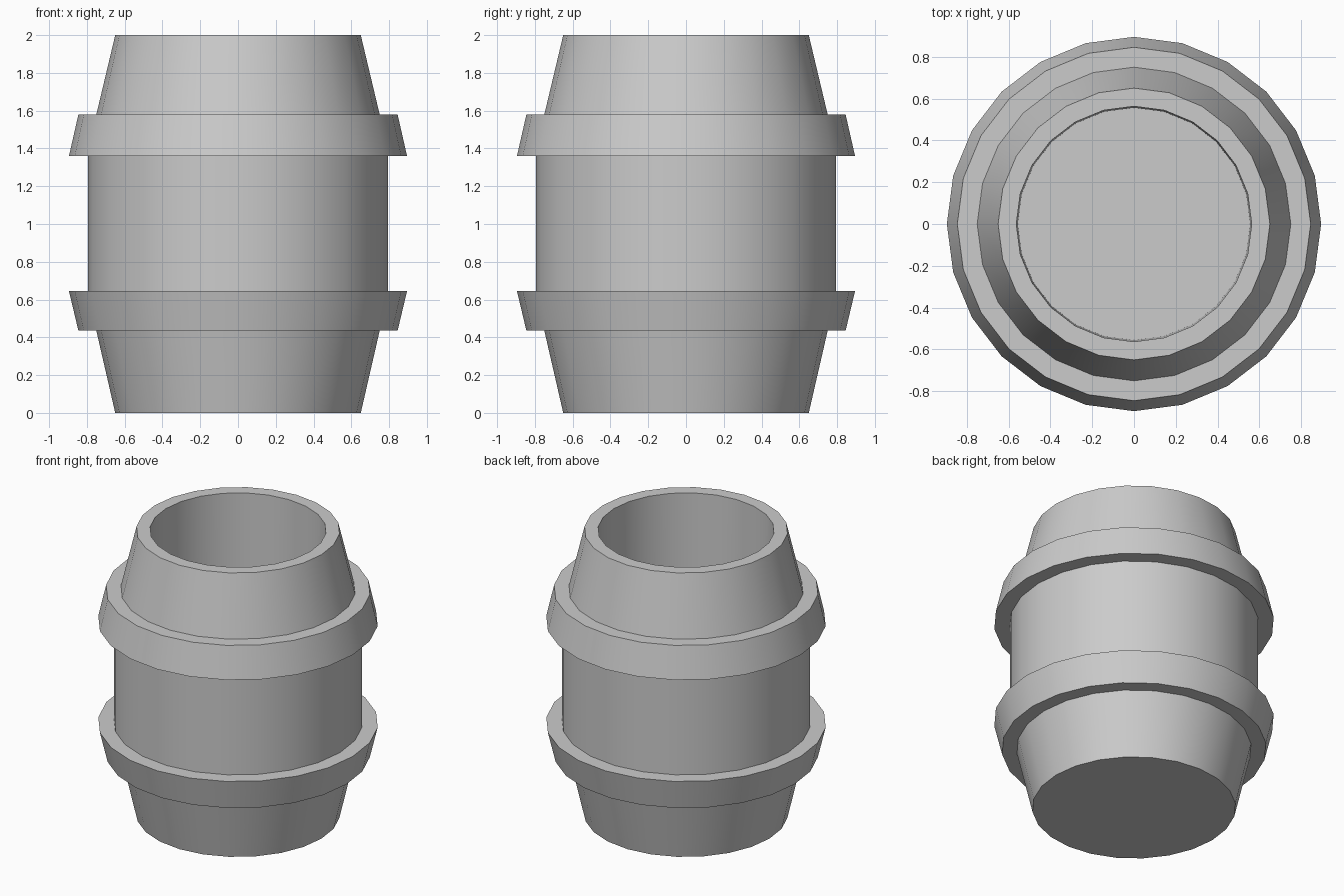
import bpy, bmesh, math

if "Cube" in bpy.data.objects:
    bpy.data.objects.remove(bpy.data.objects["Cube"])

SIDES = 24

# Barrel profile (radius, height): outside from the base up, over the rim, down inside
profile = [
    (0.65, 0.0), (0.75, 0.435),                                   # lower taper
    (0.845, 0.435), (0.895, 0.645), (0.795, 0.645),               # lower hoop
    (0.795, 1.36),                                                # middle
    (0.895, 1.36), (0.845, 1.58), (0.75, 1.58),                   # upper hoop
    (0.65, 2.0), (0.563, 2.0),                                    # upper taper and rim
    (0.556, 1.2),                                                 # inner wall
]


def revolve(name, points):
    bm = bmesh.new()
    rings = []
    for r, z in points:
        rings.append([bm.verts.new((r * math.cos(2 * math.pi * i / SIDES),
                                    r * math.sin(2 * math.pi * i / SIDES), z))
                      for i in range(SIDES)])
    for a, b in zip(rings, rings[1:]):
        for i in range(SIDES):
            j = (i + 1) % SIDES
            bm.faces.new((a[i], a[j], b[j], b[i]))
    bm.faces.new(list(reversed(rings[0])))   # underside
    bm.faces.new(rings[-1])                  # inner floor
    bmesh.ops.recalc_face_normals(bm, faces=bm.faces)
    mesh = bpy.data.meshes.new(name)
    bm.to_mesh(mesh)
    bm.free()
    obj = bpy.data.objects.new(name, mesh)
    bpy.context.collection.objects.link(obj)
    return obj


barrel = revolve("barrel", profile)

# Smooth around the sides, crisp at hoops and rim
bpy.context.view_layer.objects.active = barrel
barrel.select_set(True)
bpy.ops.object.shade_smooth_by_angle(angle=math.radians(30))
